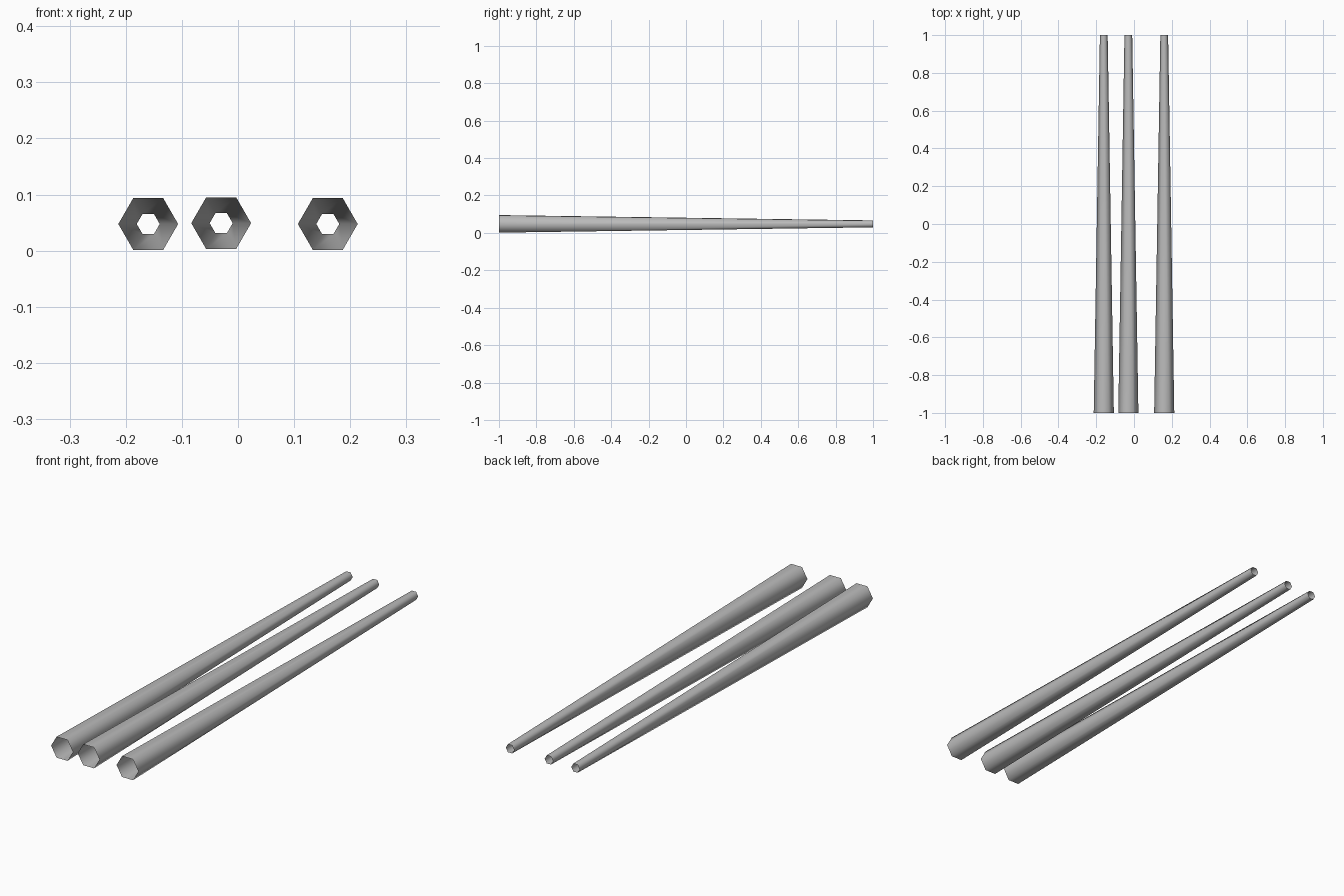
import bpy, bmesh, math

if "Cube" in bpy.data.objects:
    bpy.data.objects.remove(bpy.data.objects["Cube"])

grey = bpy.data.materials.new("light grey")
grey.diffuse_color = (0.5, 0.5, 0.5, 1)
grey.use_nodes = True
grey.node_tree.nodes["Principled BSDF"].inputs["Base Color"].default_value = grey.diffuse_color

# Cross-section stations along the tube: (y, radius)
STATIONS = [(-1.0, 0.0533), (1.0, 0.0205)]
SIDES = 6


def tapered_tube(name, x, z):
    """Open-ended hexagonal tube, wide at the front and narrow at the back."""
    bm = bmesh.new()
    rings = []
    for y, r in STATIONS:
        angles = [2 * math.pi * i / SIDES for i in range(SIDES)]
        rings.append([bm.verts.new((r * math.cos(a), y, r * math.sin(a))) for a in angles])
    for a, b in zip(rings, rings[1:]):
        for i in range(SIDES):
            j = (i + 1) % SIDES
            face = bm.faces.new((a[i], b[i], b[j], a[j]))
            face.smooth = True
    mesh = bpy.data.meshes.new(name)
    bm.to_mesh(mesh)
    bm.free()
    mesh.materials.append(grey)
    tube = bpy.data.objects.new(name, mesh)
    tube.location = (x, 0, z)
    bpy.context.collection.objects.link(tube)


# Three tubes lying side by side
tapered_tube("left_tube", -0.16, 0.0475)
tapered_tube("middle_tube", -0.03, 0.049)
tapered_tube("right_tube", 0.16, 0.0475)
